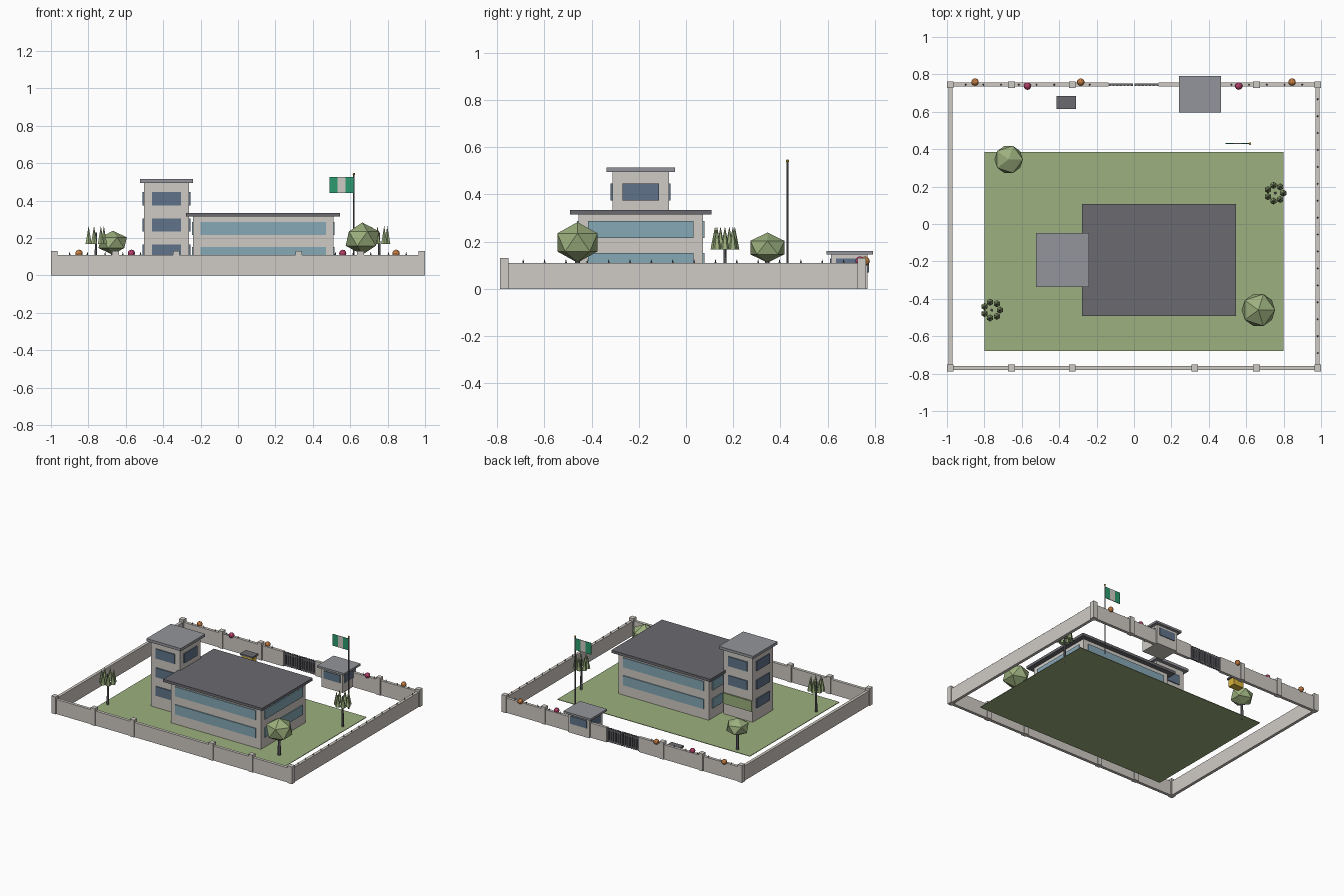
import bpy, bmesh, math
from mathutils import Matrix

if "Cube" in bpy.data.objects:
    bpy.data.objects.remove(bpy.data.objects["Cube"])


def material(name, r, g, b):
    lin = [((c / 255 + 0.055) / 1.055) ** 2.4 for c in (r, g, b)]
    m = bpy.data.materials.new(name)
    m.diffuse_color = (*lin, 1)
    m.use_nodes = True
    m.node_tree.nodes["Principled BSDF"].inputs["Base Color"].default_value = m.diffuse_color
    return m


WALL = material("pale_concrete", 207, 202, 196)
GREEN = material("leaf_green", 156, 176, 126)
DARK = material("dark_grey", 107, 106, 112)
GREY = material("light_grey", 148, 149, 155)
GLASS = material("light_glass", 134, 168, 182)
TINT = material("tinted_glass", 96, 116, 138)
FLAG = material("flag_green", 44, 155, 112)
ORANGE = material("orange", 205, 130, 70)
PINK = material("magenta", 185, 65, 110)
YELLOW = material("yellow", 215, 180, 60)


def finish(name, bm, mat):
    me = bpy.data.meshes.new(name)
    bm.to_mesh(me)
    bm.free()
    me.materials.append(mat)
    ob = bpy.data.objects.new(name, me)
    bpy.context.collection.objects.link(ob)
    return ob


def add_box(bm, x0, x1, y0, y1, z0, z1):
    mat = Matrix.Translation(((x0 + x1) / 2, (y0 + y1) / 2, (z0 + z1) / 2))
    mat = mat @ Matrix.Diagonal((x1 - x0, y1 - y0, z1 - z0, 1))
    bmesh.ops.create_cube(bm, size=1, matrix=mat)


def boxes(name, mat, *dims):
    bm = bmesh.new()
    for d in dims:
        add_box(bm, *d)
    return finish(name, bm, mat)


def add_cone(bm, x, y, z0, z1, r0, r1, n):
    bmesh.ops.create_cone(bm, cap_ends=True, segments=n, radius1=r0, radius2=r1, depth=z1 - z0,
                          matrix=Matrix.Translation((x, y, (z0 + z1) / 2)))


def cone(name, mat, *args):
    bm = bmesh.new()
    add_cone(bm, *args)
    return finish(name, bm, mat)


def ball(name, mat, x, y, z, r, h, sub=1):
    bm = bmesh.new()
    bmesh.ops.create_icosphere(bm, subdivisions=sub, radius=1, matrix=Matrix.Translation(
        (x, y, z)) @ Matrix.Diagonal((r, r, h, 1)))
    return finish(name, bm, mat)


def window_bands(name, mat, x0, x1, y0, y1, inset, levels, out=0.007):
    """Glass plates on all four walls of a block, one ring per storey."""
    dims = []
    for z0, z1 in levels:
        for a, b in ((y0 - out, y0 + 0.002), (y1 - 0.002, y1 + out)):
            dims.append((x0 + inset, x1 - inset, a, b, z0, z1))
        for a, b in ((x0 - out, x0 + 0.002), (x1 - 0.002, x1 + out)):
            dims.append((a, b, y0 + inset, y1 - inset, z0, z1))
    return boxes(name, mat, *dims)


# Lawn
boxes("lawn", GREEN, (-0.80, 0.80, -0.68, 0.385, 0, 0.004))

# Main block
boxes("main_block", WALL, (-0.24, 0.51, -0.455, 0.072, 0.001, 0.317))
boxes("main_roof", DARK, (-0.277, 0.545, -0.492, 0.108, 0.315, 0.335))
window_bands("main_windows", GLASS, -0.24, 0.51, -0.455, 0.072, 0.04,
             [(0.08, 0.152), (0.215, 0.287)])

# Tower
boxes("tower", WALL, (-0.503, -0.262, -0.312, -0.073, 0.001, 0.497))
boxes("tower_roof", GREY, (-0.525, -0.24, -0.337, -0.047, 0.495, 0.515))
window_bands("tower_windows", TINT, -0.503, -0.262, -0.312, -0.073, 0.042,
             [(0.095, 0.165), (0.235, 0.305), (0.375, 0.447)])
boxes("entrance_board", GREEN, (-0.50, -0.265, -0.073, -0.062, 0.085, 0.165))

# Boundary walls and their posts
XW, YF, YB, T = 0.982, -0.77, 0.745, 0.011
boxes("boundary_wall", WALL,
      (-XW, XW, YF - T, YF + T, 0, 0.11),
      (-XW - T, -XW + T, YF, YB, 0, 0.11),
      (XW - T, XW + T, YF, YB, 0, 0.11),
      (-XW, -0.137, YB - T, YB + T, 0, 0.11),
      (0.132, XW, YB - T, YB + T, 0, 0.11))
posts = []
for y, xs in ((YF, (-XW, -0.655, -0.33, 0.325, 0.655, XW)),
              (YB, (-XW, -0.655, -0.33, 0.325, 0.655, XW))):
    posts += [(x - 0.018, x + 0.018, y - 0.018, y + 0.018, 0, 0.13) for x in xs]
boxes("wall_posts", WALL, *posts)

# Spikes on the right and back walls
bm = bmesh.new()
for i in range(16):
    add_cone(bm, XW, -0.69 + i * 0.0905, 0.108, 0.124, 0.005, 0.001, 5)
for i in range(20):
    x = -0.9 + i * 0.0947
    if not -0.15 < x < 0.48:
        add_cone(bm, x, YB, 0.108, 0.124, 0.005, 0.001, 5)
finish("wall_spikes", bm, DARK)

# Barred gate in two leaves
gate = []
for x0, x1 in ((-0.135, -0.006), (0.002, 0.131)):
    gate += [(x0, x1, YB - 0.005, YB + 0.005, z, z + 0.01) for z in (0.008, 0.09)]
    for i in range(7):
        x = x0 + 0.006 + i * (x1 - x0 - 0.012) / 6
        gate.append((x - 0.006, x + 0.006, YB - 0.006, YB + 0.006, 0.004, 0.108))
boxes("gate", DARK, *gate)

# Guard hut
boxes("guard_hut", WALL, (0.265, 0.44, 0.615, 0.77, 0, 0.146))
boxes("guard_hut_roof", GREY, (0.24, 0.465, 0.595, 0.792, 0.145, 0.16))
window_bands("guard_hut_windows", TINT, 0.265, 0.44, 0.615, 0.77, 0.02, [(0.07, 0.128)], 0.005)

# Generator
boxes("generator", YELLOW, (-0.405, -0.32, 0.622, 0.678, 0.0, 0.057))
boxes("generator_lid", DARK, (-0.415, -0.31, 0.615, 0.685, 0.056, 0.068))

# Flagpole and three-stripe flag
cone("flagpole", DARK, 0.62, 0.43, 0, 0.54, 0.004, 0.004, 8)
ball("pole_finial", YELLOW, 0.62, 0.43, 0.542, 0.007, 0.007, 2)
for i, m in enumerate((FLAG, WALL, FLAG)):
    x = 0.488 + i * 0.0433
    boxes("flag_stripe", m, (x, x + 0.0433, 0.428, 0.432, 0.44, 0.527))

# Round trees
for x, y, z, r, h in ((-0.67, 0.345, 0.175, 0.085, 0.064), (0.665, -0.46, 0.197, 0.10, 0.086)):
    cone("tree_trunk", DARK, x, y, 0, z, 0.011, 0.009, 6)
    ball("tree_crown", GREEN, x, y, z, r, h)

# Spiky trees: a ring of slim cones on one trunk
for x, y in ((0.755, 0.165), (-0.76, -0.46)):
    cone("spiky_trunk", DARK, x, y, 0, 0.23, 0.008, 0.006, 6)
    bm = bmesh.new()
    for i in range(7):
        a = 2 * math.pi * i / 7
        add_cone(bm, x + 0.043 * math.cos(a), y + 0.043 * math.sin(a), 0.168, 0.265, 0.019, 0, 6)
    finish("spiky_crown", bm, GREEN)

# Flowering shrubs along the back wall
for x in (-0.85, -0.285, 0.845):
    ball("orange_shrub", ORANGE, x, 0.759, 0.118, 0.02, 0.02, 2)
for x in (-0.57, 0.56):
    ball("magenta_shrub", PINK, x, 0.737, 0.118, 0.02, 0.02, 2)
